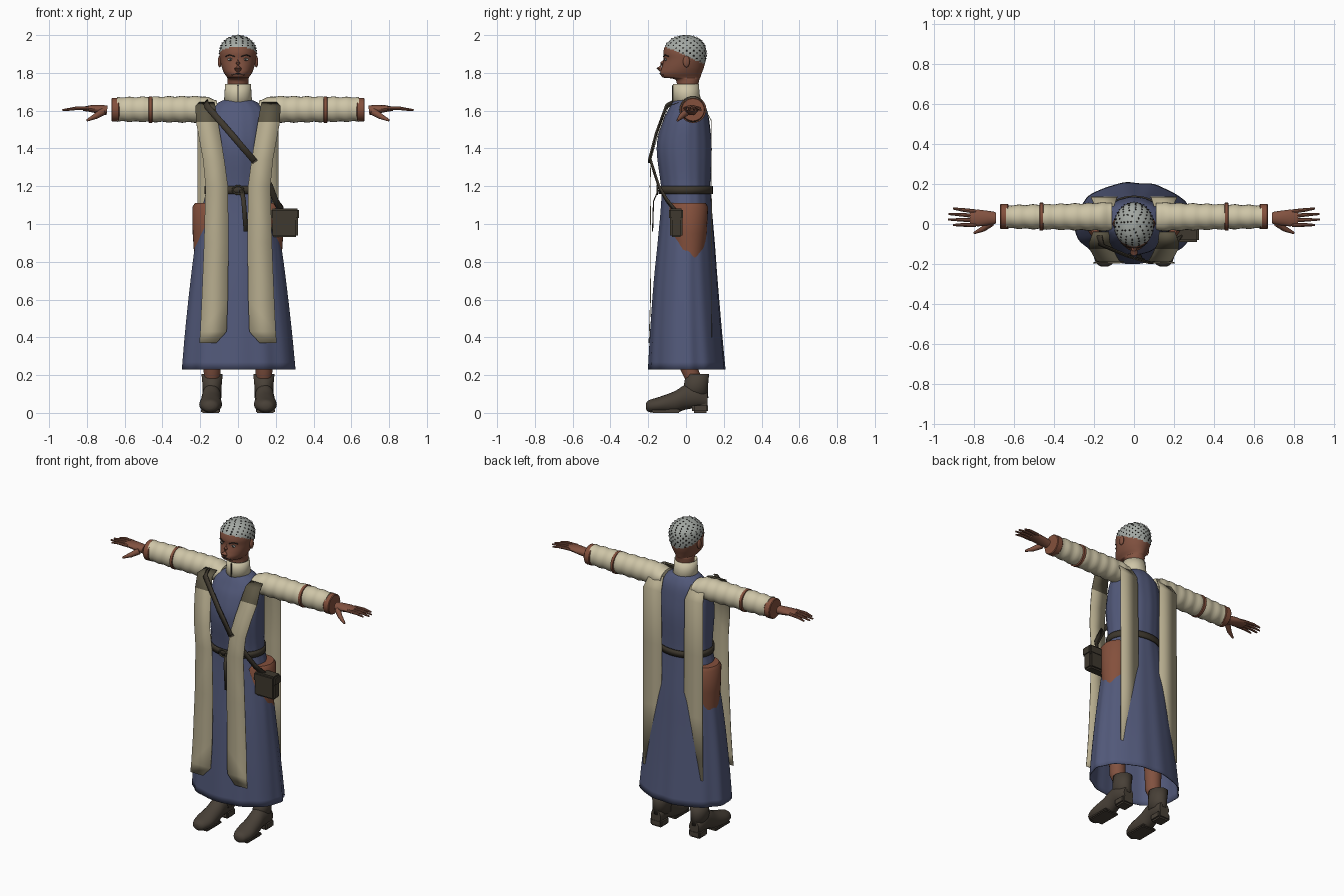
import bpy, bmesh, math
from mathutils import Vector

if "Cube" in bpy.data.objects:
    bpy.data.objects.remove(bpy.data.objects["Cube"])


def material(name, *rgb):
    lin = [((c / 255 + 0.055) / 1.055) ** 2.4 for c in rgb] + [1]
    m = bpy.data.materials.new(name)
    m.use_nodes = True
    m.diffuse_color = lin
    bsdf = m.node_tree.nodes["Principled BSDF"]
    bsdf.inputs["Base Color"].default_value = lin
    bsdf.inputs["Roughness"].default_value = 0.8
    return m


BLUE = material("robe blue", 82, 89, 122)
CREAM = material("sleeve cream", 206, 197, 167)
LINEN = material("panel linen", 182, 172, 142)
OLIVE = material("lapel olive", 92, 86, 68)
SKIN = material("skin brown", 130, 82, 64)
TAN = material("red leather", 132, 80, 60)
DARK = material("dark leather", 62, 56, 46)
BOOT = material("boot leather", 72, 64, 55)
GREY = material("hair grey", 164, 169, 164)
BLACK = material("stubble dark", 42, 38, 36)


def finish(name, bm, mats, thick=0.0, angle=40):
    bmesh.ops.recalc_face_normals(bm, faces=bm.faces)
    me = bpy.data.meshes.new(name)
    bm.to_mesh(me)
    bm.free()
    for m in mats:
        me.materials.append(m)
    ob = bpy.data.objects.new(name, me)
    bpy.context.collection.objects.link(ob)
    bpy.ops.object.select_all(action="DESELECT")
    ob.select_set(True)
    bpy.context.view_layer.objects.active = ob
    bpy.ops.object.shade_smooth_by_angle(angle=math.radians(angle))
    if thick:
        mod = ob.modifiers.new("thickness", "SOLIDIFY")
        mod.thickness = thick
    return ob


def loft(name, rings, mats, caps=True, closed=True, thick=0.0, rule=None):
    """Skin a list of point rows; closed rows make rings, open rows make sheets."""
    bm = bmesh.new()
    rows = [[bm.verts.new(p) for p in r] for r in rings]
    n = len(rows[0])
    for a, b in zip(rows, rows[1:]):
        for i in range(n if closed else n - 1):
            j = (i + 1) % n
            bm.faces.new((a[i], a[j], b[j], b[i]))
    if caps and closed:
        bm.faces.new(rows[0])
        bm.faces.new(rows[-1])
    if rule:
        for f in bm.faces:
            f.material_index = rule(f.calc_center_median())
    return finish(name, bm, mats, thick)


def spline(rows, n=4):
    """Smoothly resample rows of numbers."""
    out = []
    for i in range(len(rows) - 1):
        p = [rows[max(0, min(len(rows) - 1, i + k))] for k in (-1, 0, 1, 2)]
        for s in range(n):
            t = s / n
            out.append([b + 0.5 * t * (c - a + t * (2*a - 5*b + 4*c - d + t * (3*(b - c) + d - a)))
                        for a, b, c, d in zip(*p)])
    return out + [list(rows[-1])]


def stack(name, rows, mats, x=0, n=32, pleat=None, **kw):
    """Upright body from rows of (z, front y, back y, half width)."""
    rings = []
    for z, f, b, w in rows:
        ring = []
        for i in range(n):
            a = math.tau * i / n
            k = 1 + (pleat(a, z) if pleat else 0)
            ring.append((x + k * w * math.cos(a), (f + b) / 2 + k * (b - f) / 2 * math.sin(a), z))
        rings.append(ring)
    return loft(name, rings, mats, **kw)


def tube(name, pts, radii, mat, n=16, **kw):
    """Tube along points; each radius is (sideways, upward)."""
    pts = [Vector(p) for p in pts]
    rings = []
    for i, (p, (ru, rv)) in enumerate(zip(pts, radii)):
        d = (pts[min(i + 1, len(pts) - 1)] - pts[max(i - 1, 0)]).normalized()
        u = d.cross(Vector((0, 1, 0) if abs(d.z) > 0.9 else (0, 0, 1))).normalized()
        v = u.cross(d)
        rings.append([p + u * ru * math.cos(math.tau * k / n) + v * rv * math.sin(math.tau * k / n)
                      for k in range(n)])
    return loft(name, rings, [mat], **kw)


def box(name, c, size, mat, bevel=0.01):
    bm = bmesh.new()
    bmesh.ops.create_cube(bm, size=1)
    for v in bm.verts:
        v.co = Vector(c) + v.co * Vector(size)
    bmesh.ops.bevel(bm, geom=bm.edges[:], offset=bevel, segments=2, affect="EDGES")
    return finish(name, bm, [mat])


def ball(name, c, size, mat):
    bm = bmesh.new()
    bmesh.ops.create_uvsphere(bm, u_segments=16, v_segments=10, radius=1)
    for v in bm.verts:
        v.co = Vector(c) + v.co * Vector(size)
    return finish(name, bm, [mat])


# Robe with soft pleats, open at the hem
robe = [(0.23, -0.2, 0.208, 0.3), (0.45, -0.188, 0.188, 0.28), (0.7, -0.17, 0.167, 0.252),
        (0.9, -0.15, 0.152, 0.225), (1.1, -0.132, 0.135, 0.185), (1.2, -0.132, 0.13, 0.166),
        (1.4, -0.155, 0.136, 0.17), (1.53, -0.128, 0.125, 0.168), (1.6, -0.095, 0.112, 0.15),
        (1.645, -0.07, 0.09, 0.1), (1.66, -0.055, 0.075, 0.06)]
stack("robe", spline(robe), [BLUE], n=96, caps=False, thick=0.005,
      pleat=lambda a, z: 0.006 * math.sin(16 * a) + 0.014 * max(0, 1.1 - z) * math.sin(11 * a + 1))
stack("collar", [(1.63, -0.07, 0.085, 0.076), (1.69, -0.068, 0.072, 0.071),
                 (1.74, -0.068, 0.068, 0.069)], [CREAM], caps=False, thick=0.006)
box("collar_seam", (0, -0.07, 1.69), (0.006, 0.006, 0.09), DARK, 0.001)

# Belt, ring buckle and hanging tail
stack("belt", [(1.16, -0.145, 0.142, 0.177), (1.2, -0.145, 0.142, 0.177)], [DARK],
      n=48, caps=False, thick=0.008)
hoop = [(0.028 * math.cos(a), -0.152, 1.18 + 0.022 * math.sin(a))
        for a in [math.tau * i / 16 for i in range(17)]]
tube("belt_buckle", hoop, [(0.005, 0.005)] * 17, OLIVE, n=8)
loft("belt_tail", [[(x - 0.012, y, z), (x + 0.012, y, z)] for x, y, z in
                   [(0.02, -0.15, 1.18), (0.03, -0.175, 1.12), (0.042, -0.18, 0.96)]],
     [DARK], closed=False, thick=0.006)

# Head: hair follows a line sloping down to the nape
head = [(1.7, -0.05, 0.06, 0.055), (1.763, -0.055, 0.07, 0.056), (1.776, -0.122, 0.076, 0.058),
        (1.8, -0.135, 0.084, 0.074), (1.83, -0.128, 0.095, 0.086), (1.87, -0.118, 0.105, 0.095),
        (1.91, -0.12, 0.108, 0.098), (1.95, -0.106, 0.098, 0.088), (1.983, -0.07, 0.066, 0.056),
        (2.0, -0.02, 0.018, 0.012)]
stack("head", spline(head, 6), [SKIN, GREY], n=48,
      rule=lambda c: int(c.z > 1.89 - 0.45 * c.y))
tube("nose", [(0, -0.112, 1.88), (0, -0.126, 1.85), (0, -0.142, 1.823), (0, -0.132, 1.812)],
     [(0.008, 0.008), (0.012, 0.012), (0.019, 0.016), (0.014, 0.008)], SKIN)
tube("mouth", [(-0.034, -0.118, 1.789), (0, -0.135, 1.797), (0.034, -0.118, 1.789)],
     [(0.004, 0.003), (0.006, 0.005), (0.004, 0.003)], BLACK, n=8)
for s, side in ((1, "left"), (-1, "right")):
    ball(side + "_ear", (s * 0.097, 0.002, 1.86), (0.01, 0.018, 0.031), SKIN)
    ball(side + "_eye", (s * 0.04, -0.107, 1.871), (0.016, 0.006, 0.007), GREY)
    ball(side + "_pupil", (s * 0.04, -0.112, 1.871), (0.006, 0.003, 0.006), BLACK)
    tube(side + "_brow", [(s * 0.018, -0.119, 1.887), (s * 0.045, -0.109, 1.895), (s * 0.065, -0.093, 1.887)],
         [(0.004, 0.003)] * 3, BLACK, n=6)

# Stubble dots in rings over the hair
bm = bmesh.new()
fine = spline(head, 6)
for k, (z, f, b, w) in enumerate(fine):
    count = int(w * 200)
    for i in range(count if k % 2 else 0):
        a = math.tau * (i + 0.25 * (k % 4)) / count
        y = (f + b) / 2 + (b - f) / 2 * math.sin(a)
        if z > 1.895 - 0.45 * y:
            p = Vector((w * math.cos(a), y, z))
            out = (p - Vector((0, 0, 1.88))).normalized()
            q = out.to_track_quat("Z", "Y")
            bm.faces.new([bm.verts.new(p + out * 0.003 + q @ Vector((u, v, 0)) * 0.0035)
                          for u, v in ((-1, -1), (1, -1), (1, 1), (-1, 1))])
finish("hair_stubble", bm, [BLACK], 0.001)

# Paired parts
front = [(1.645, -0.04, 0.125, 0.205), (1.625, -0.095, 0.12, 0.225), (1.54, -0.125, 0.105, 0.222),
         (1.45, -0.158, 0.09, 0.205), (1.34, -0.188, 0.072, 0.185), (1.2, -0.192, 0.053, 0.172),
         (0.9, -0.188, 0.05, 0.18), (0.6, -0.19, 0.054, 0.192), (0.43, -0.196, 0.06, 0.2),
         (0.37, -0.198, 0.115, 0.205)]
back = [(1.63, 0.09, 0.1, 0.195), (1.55, 0.135, 0.085, 0.215), (1.2, 0.136, 0.08, 0.215),
        (0.8, 0.138, 0.08, 0.215), (0.4, 0.138, 0.08, 0.215)]
foot = [(-0.212, 0.018, 0.02, 0.05), (-0.195, 0.042, 0.004, 0.068), (-0.14, 0.06, 0, 0.085),
        (-0.06, 0.055, 0, 0.115), (0, 0.05, 0.018, 0.15), (0.06, 0.05, 0.025, 0.15),
        (0.115, 0.035, 0.025, 0.11)]
for s, side in ((1, "left"), (-1, "right")):
    # Hanging panels; the lapel at the top is darker
    for label, rows in (("front", front), ("back", back)):
        loft(f"{side}_{label}_panel", [[(s * a, y, z), (s * b, y, z)] for z, y, a, b in rows],
             [LINEN, OLIVE], closed=False, thick=0.004,
             rule=lambda c: int(c.z > 1.53 and c.y < 0))

    # Sleeve with gentle wrinkles, band and cuff
    xs = [0.11 + 0.53 * i / 40 for i in range(41)]
    tube(side + "_sleeve", [(s * x, 0.036, 1.607) for x in xs],
         [((0.074 - 0.026 * x + 0.0025 * math.sin(x * 90)),
           min(0.069, 0.045 + (x - 0.1) * 0.3) - 0.015 * max(0, x - 0.3) + 0.0025 * math.sin(x * 90))
          for x in xs], CREAM, n=24)
    for label, x0, x1, r in (("band", 0.453, 0.473, 0.07), ("cuff", 0.628, 0.67, 0.063)):
        tube(f"{side}_{label}", [(s * (x0 + (x1 - x0) * t), 0.037, 1.605) for t in (0, 0.1, 0.9, 1)],
             [(r - 0.004, r - 0.004), (r, r), (r, r), (r - 0.004, r - 0.004)], TAN, n=24)

    # Hand with four fingers and a thumb
    tube(side + "_palm", [(s * x, 0.03, z) for x, z in ((0.693, 1.602), (0.73, 1.606), (0.78, 1.611), (0.82, 1.61))],
         [(0.03, 0.026), (0.036, 0.024), (0.042, 0.018), (0.036, 0.011)], SKIN)
    for i, tip in enumerate((0.905, 0.927, 0.93, 0.905)):
        y = 0.062 - 0.022 * i
        tube(f"{side}_finger_{i + 1}", [(s * 0.79, y, 1.612), (s * 0.86, y * 1.15, 1.612), (s * tip, y * 1.25, 1.603)],
             [(0.011, 0.01), (0.009, 0.009), (0.005, 0.005)], SKIN, n=8)
    tube(side + "_thumb", [(s * 0.715, 0.005, 1.595), (s * 0.755, -0.025, 1.57), (s * 0.8, -0.045, 1.548)],
         [(0.018, 0.02), (0.014, 0.015), (0.006, 0.006)], SKIN, n=10)

    # Hip guard poking out of the robe
    stack(side + "_hip_guard", [(0.78, -0.06, 0.09, 0.085), (0.95, -0.08, 0.11, 0.097),
                                (1.09, -0.088, 0.117, 0.099), (1.11, -0.075, 0.105, 0.085)],
          [TAN], x=s * 0.143)

    # Leg and boot
    stack(side + "_leg", [(0.15, 0.01, 0.1, 0.04), (0.24, -0.035, 0.06, 0.046), (0.6, -0.05, 0.06, 0.06)],
          [SKIN], x=s * 0.137)
    rings = []
    for y, w, lo, hi in spline(foot):
        rings.append([(s * (0.141 - 0.03 * y) + w * math.cos(a), y, (lo + hi) / 2 + (hi - lo) / 2 * math.sin(a))
                      for a in [math.tau * i / 20 for i in range(20)]])
    loft(side + "_boot_foot", rings, [BOOT])
    stack(side + "_boot_shaft", [(0.08, -0.02, 0.118, 0.05), (0.14, -0.012, 0.116, 0.05), (0.205, -0.002, 0.122, 0.056)],
          [BOOT], x=s * 0.137, caps=False, thick=0.006)
    box(side + "_boot_heel", (s * 0.139, 0.075, 0.025), (0.085, 0.085, 0.05), BOOT)
    box(side + "_boot_sole", (s * 0.145, -0.105, 0.01), (0.1, 0.15, 0.02), BOOT, 0.006)

# Shoulder strap running down to a side pouch
strap = [(-0.175, -0.06, 1.65), (-0.165, -0.108, 1.625), (-0.03, -0.165, 1.47), (0.085, -0.2, 1.335)]
lower = [(0.085, -0.183, 1.335), (0.17, -0.14, 1.2), (0.195, -0.1, 1.13), (0.23, -0.052, 1.07)]
for label, pts in (("shoulder_strap", strap), ("pouch_strap", lower)):
    loft(label, [[(x - 0.012, y, z - 0.011), (x + 0.012, y, z + 0.011)] for x, y, z in pts],
         [DARK], closed=False, thick=0.008)
box("pouch_body", (0.245, -0.052, 0.995), (0.145, 0.066, 0.13), DARK)
box("pouch_flap", (0.247, -0.053, 1.052), (0.154, 0.076, 0.062), DARK)
